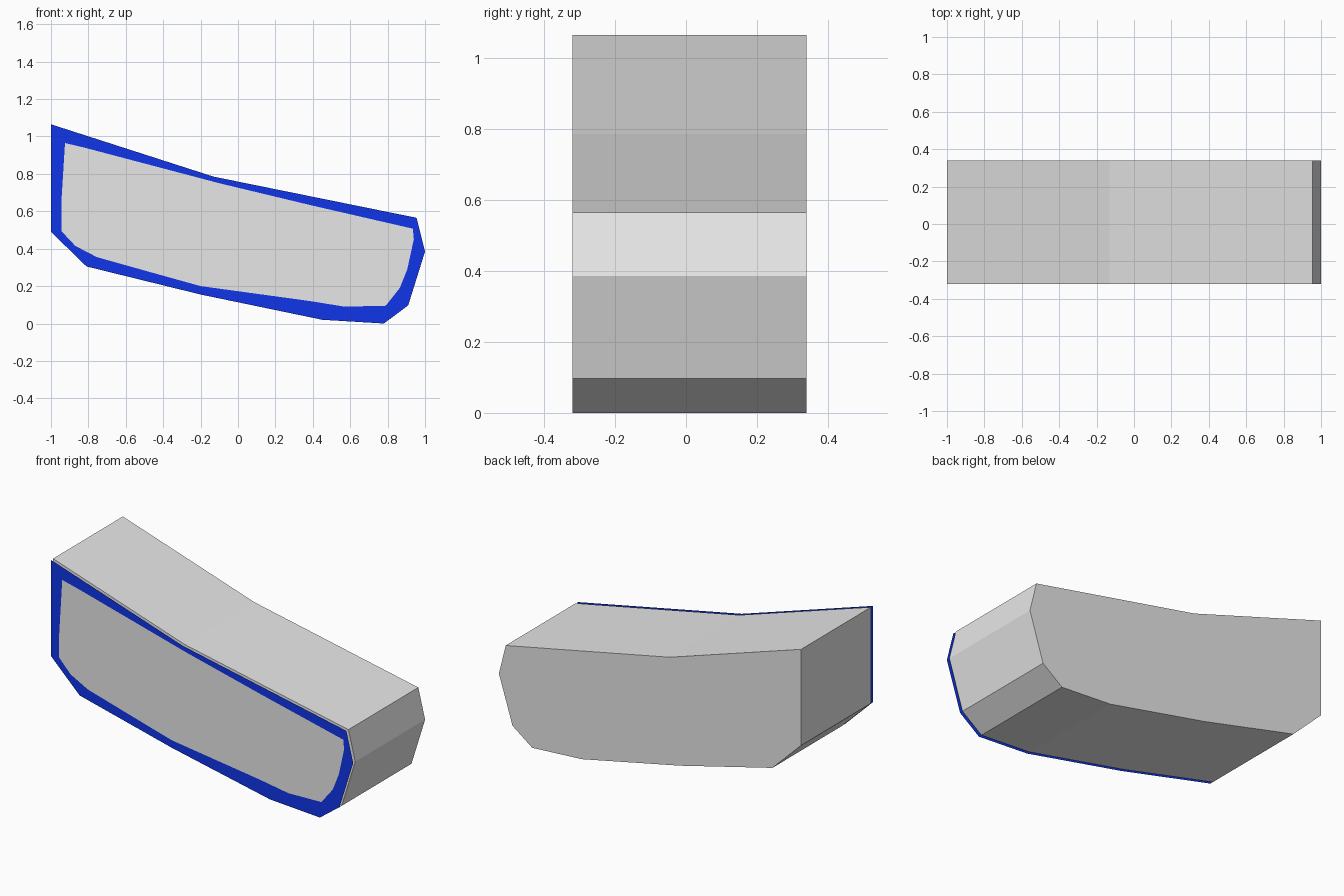
import bpy
import bmesh

cube = bpy.data.objects.get("Cube")
if cube:
    bpy.data.objects.remove(cube, do_unlink=True)


def material(name, rgb):
    mat = bpy.data.materials.new(name)
    mat.use_nodes = True
    color = (*rgb, 1.0)
    mat.diffuse_color = color
    mat.node_tree.nodes["Principled BSDF"].inputs["Base Color"].default_value = color
    return mat


def add_object(name, bm, *materials):
    mesh = bpy.data.meshes.new(name)
    bm.to_mesh(mesh)
    bm.free()
    for mat in materials:
        mesh.materials.append(mat)
    obj = bpy.data.objects.new(name, mesh)
    bpy.context.collection.objects.link(obj)
    return obj


def loop(bm, points, y):
    return [bm.verts.new((x, y, z)) for x, z in points]


grey = material("light_grey", (0.8, 0.8, 0.8))
blue = material("border_blue", (0.005, 0.035, 0.8))

FRONT, BACK, PANEL = -0.32, 0.34, -0.34

# Side outline of the block, clockwise from the high end
outline = [(-1, 1.065), (-0.13, 0.785), (0.955, 0.565), (1, 0.385), (0.91, 0.097),
           (0.78, 0), (0.45, 0.02), (-0.2, 0.155), (-0.81, 0.305), (-1, 0.49)]

# Inner edge of the painted border
inset = [(-0.925, 0.965), (-0.82, 0.94), (-0.1, 0.75), (0.4, 0.63), (0.935, 0.507),
         (0.94, 0.45), (0.905, 0.29), (0.865, 0.19), (0.79, 0.095), (0.57, 0.09),
         (0.385, 0.12), (-0.2, 0.2), (-0.47, 0.275), (-0.755, 0.355), (-0.87, 0.415),
         (-0.945, 0.495), (-0.945, 0.64)]

# Body: outline extruded from front to back
bm = bmesh.new()
face = bm.faces.new(loop(bm, outline, FRONT))
sweep = bmesh.ops.extrude_face_region(bm, geom=[face], use_keep_orig=True)
moved = [g for g in sweep["geom"] if isinstance(g, bmesh.types.BMVert)]
bmesh.ops.translate(bm, verts=moved, vec=(0, BACK - FRONT, 0))
bmesh.ops.recalc_face_normals(bm, faces=bm.faces)
add_object("body", bm, grey)

# Front panel: thin sheet with a blue border around a grey centre
bm = bmesh.new()
rings = [loop(bm, points, PANEL) for points in (outline, inset)]
edges = [bm.edges.new((ring[i - 1], ring[i])) for ring in rings for i in range(len(ring))]
bmesh.ops.triangle_fill(bm, edges=edges, use_beauty=True, normal=(0, -1, 0))
for face in bm.faces:
    face.material_index = 1
bm.faces.new(rings[1])
bm.normal_update()
for face in bm.faces:
    if face.normal.y > 0:
        face.normal_flip()
add_object("front_panel", bm, grey, blue)
